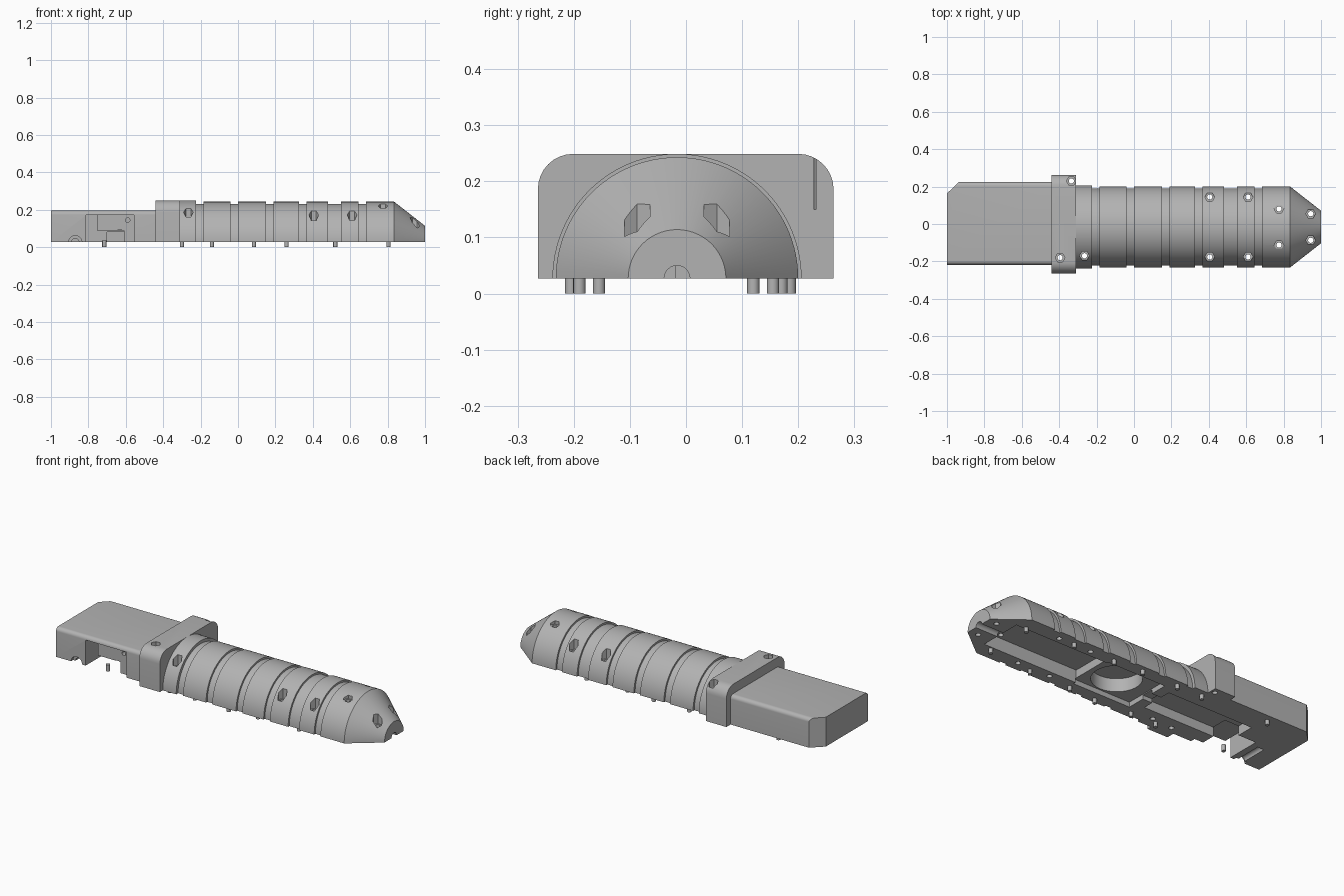
import bpy, bmesh, math

cube = bpy.data.objects.get("Cube")
if cube:
    bpy.data.objects.remove(cube, do_unlink=True)

BASE = 0.027      # height of the flat split face
AXIS = -0.016     # y of the barrel axis

grey = bpy.data.materials.new("plain_grey")
grey.use_nodes = True
grey.diffuse_color = (0.45, 0.45, 0.45, 1)
grey.node_tree.nodes["Principled BSDF"].inputs["Base Color"].default_value = (0.45, 0.45, 0.45, 1)


def finish(name, bm):
    bmesh.ops.recalc_face_normals(bm, faces=bm.faces)
    mesh = bpy.data.meshes.new(name)
    bm.to_mesh(mesh)
    bm.free()
    mesh.materials.append(grey)
    ob = bpy.data.objects.new(name, mesh)
    bpy.context.collection.objects.link(ob)
    return ob


def loft(name, rings):
    """Closed solid through rings of equal length."""
    bm = bmesh.new()
    loops = [[bm.verts.new(p) for p in ring] for ring in rings]
    n = len(loops[0])
    for a, b in zip(loops, loops[1:]):
        for i in range(n):
            j = (i + 1) % n
            bm.faces.new((a[i], a[j], b[j], b[i]))
    bm.faces.new(loops[0])
    bm.faces.new(loops[-1])
    return finish(name, bm)


def box(name, x0, x1, y0, y1, z0, z1):
    return loft(name, [[(x, y0, z0), (x, y1, z0), (x, y1, z1), (x, y0, z1)] for x in (x0, x1)])


def prism(name, x, y, r, z0, z1, sides):
    ang = [2 * math.pi * i / sides for i in range(sides)]
    return loft(name, [[(x + r * math.cos(a), y + r * math.sin(a), z) for a in ang] for z in (z0, z1)])


def rod_y(name, x, z, r, y0, y1):
    ang = [2 * math.pi * (i + 0.5) / 24 for i in range(24)]
    return loft(name, [[(x + r * math.cos(a), y, z + r * math.sin(a)) for a in ang] for y in (y0, y1)])


def rounded_block(name, x0, x1, y0, y1, top, r):
    """Block with rounded upper long edges."""
    prof = [(y0, BASE), (y1, BASE)]
    for cy, start in ((y1 - r, 0), (y0 + r, 90)):
        for k in range(9):
            a = math.radians(start + k * 90 / 8)
            prof.append((cy + r * math.cos(a), top - r + r * math.sin(a)))
    return loft(name, [[(x, y, z) for y, z in prof] for x in (x0, x1)])


def carve(ob, cutters):
    """Subtract the cutters, bake the result and drop the cutters."""
    for c in cutters:
        c.hide_render = True
        m = ob.modifiers.new("cut", "BOOLEAN")
        m.operation = "DIFFERENCE"
        m.solver = "EXACT"
        m.object = c
    dg = bpy.context.evaluated_depsgraph_get()
    mesh = bpy.data.meshes.new_from_object(ob.evaluated_get(dg))
    ob.modifiers.clear()
    ob.data = mesh
    for c in cutters:
        bpy.data.objects.remove(c, do_unlink=True)
    mesh.shade_smooth()
    mesh.set_sharp_from_angle(angle=math.radians(25))


def screw_hole(x, y, seat):
    return [prism("hex_cutter", x, y, 0.026, seat, 0.4, 6),
            prism("bore_cutter", x, y, 0.014, -0.1, 0.4, 16)]


# Barrel: half-round lathe with collar, grooves and tapered nose
R, G = 0.216, 0.205
profile = [(-0.312, 0.222), (-0.225, 0.222)]
edges = [(-0.225, -0.185), (-0.04, 0.0), (0.15, 0.19), (0.325, 0.365), (0.48, 0.55), (0.645, 0.685)]
for a, b in edges:
    if a > -0.2:
        profile.append((a, R))
    profile += [(a, G), (b, G), (b, R)]
profile += [(0.835, R), (1.0, 0.087)]
arc = [math.pi * i / 48 for i in range(49)]
barrel = loft("barrel", [[(x, AXIS + r * math.cos(a), BASE + r * math.sin(a)) for a in arc]
                         for x, r in profile])
cuts = [box("cell_pocket", 0.26, 0.86, -0.14, 0.11, -0.1, 0.1),
        box("speaker_seat", -0.1, 0.265, -0.155, 0.12, -0.1, 0.055),
        prism("speaker_well", 0.1, AXIS, 0.13, -0.1, 0.13, 48),
        box("rear_channel", -0.4, -0.16, -0.11, 0.08, -0.1, 0.08),
        box("wire_channel", -0.2, 0.0, -0.05, 0.02, -0.1, 0.05)]
# Nose bore along x
cuts.append(loft("nose_bore", [[(x, AXIS + 0.023 * math.cos(2 * a), BASE + 0.023 * math.sin(2 * a))
                                for a in arc[:-1:2]] for x in (0.8, 1.1)]))
for x, half, seat in ((0.405, 0.16, 0.135), (0.61, 0.16, 0.135), (0.775, 0.097, 0.21), (0.945, 0.071, 0.102)):
    for side in (-1, 1):
        cuts += screw_hole(x, AXIS + side * half, seat)
cuts += screw_hole(-0.265, -0.17, 0.145)
carve(barrel, cuts)

# Guard: wide rounded block behind the barrel
guard = rounded_block("guard", -0.44, -0.31, -0.264, 0.263, 0.249, 0.063)
carve(guard, [box("guard_channel", -0.5, -0.2, -0.11, 0.08, -0.1, 0.08)]
      + screw_hole(-0.335, 0.23, 0.15) + screw_hole(-0.395, -0.18, 0.15))

# Rear housing: chamfered corner, switch recess and openings
housing = rounded_block("rear_housing", -1.0, -0.438, -0.218, 0.225, 0.195, 0.022)
corner = [(-1.1, 0.065), (-0.835, 0.325), (-1.1, 0.325)]
carve(housing, [
    loft("corner_cutter", [[(x, y, z) for x, y in corner] for z in (-0.1, 0.4)]),
    box("switch_recess", -0.81, -0.555, -0.3, -0.19, -0.1, 0.173),
    box("switch_opening", -0.81, -0.61, -0.31, -0.02, -0.11, 0.09),
    box("switch_slot", -0.812, -0.755, -0.32, -0.02, -0.12, 0.171),
    box("switch_notch", -0.645, -0.62, -0.33, -0.16, 0.06, 0.092),
    box("board_channel", -0.7, -0.4, -0.11, 0.08, -0.13, 0.08),
    rod_y("cable_notch", -0.87, BASE, 0.035, -0.3, -0.2),
    rod_y("cable_bore", -0.87, BASE, 0.02, -0.31, -0.05),
    rod_y("pin_hole", -0.59, 0.145, 0.012, -0.3, -0.16)])

# Alignment pegs under the split face
spots = [(-0.715, -0.155, 0.185), (-0.3, -0.19, 0.17), (-0.14, -0.19, 0.17), (0.085, -0.205, 0.17),
         (0.26, -0.19, 0.155), (0.52, -0.19, 0.155), (0.805, -0.155, 0.12)]
for i, (x, right, left) in enumerate(spots):
    for y, side in ((right, "front"), (left, "back")):
        peg = prism(f"{side}_peg_{i + 1}", x, y, 0.011, 0.0, BASE + 0.01, 16)
        peg.data.shade_smooth()
        peg.data.set_sharp_from_angle(angle=math.radians(40))
